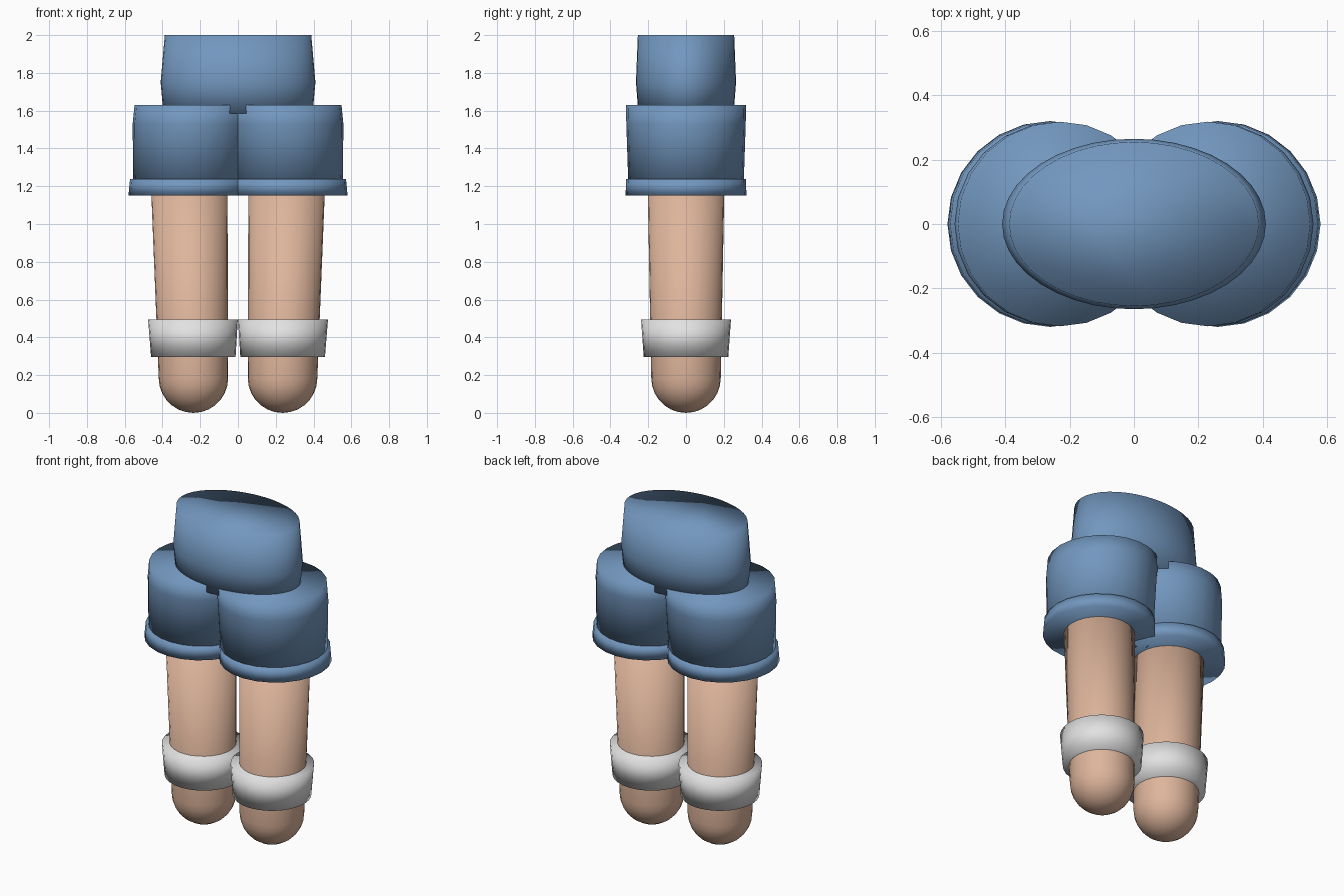
import bpy, bmesh, math

if "Cube" in bpy.data.objects:
    bpy.data.objects.remove(bpy.data.objects["Cube"])


def material(name, rgb):
    m = bpy.data.materials.new(name)
    m.diffuse_color = (*rgb, 1)
    m.use_nodes = True
    m.node_tree.nodes["Principled BSDF"].inputs["Base Color"].default_value = m.diffuse_color
    return m


BLUE = material("denim blue", (0.17, 0.31, 0.52))
SKIN = material("skin", (0.73, 0.46, 0.33))
WHITE = material("sock white", (0.76, 0.76, 0.76))


def loft(name, rings, mat, sides=24, tip=None):
    """Skin elliptical rings (x, z, rx, ry), capped flat or closed to a tip at the bottom."""
    bm = bmesh.new()
    loops = []
    for x, z, rx, ry in rings:
        loops.append([bm.verts.new((x + rx * math.cos(a), ry * math.sin(a), z))
                      for a in (2 * math.pi * i / sides for i in range(sides))])
    for lo, hi in zip(loops, loops[1:]):
        for i in range(sides):
            j = (i + 1) % sides
            bm.faces.new((lo[i], lo[j], hi[j], hi[i]))
    bm.faces.new(loops[-1])
    if tip:
        end = bm.verts.new(tip)
        for i in range(sides):
            bm.faces.new((end, loops[0][(i + 1) % sides], loops[0][i]))
    else:
        bm.faces.new(loops[0][::-1])
    for f in bm.faces:
        f.smooth = True
    bmesh.ops.recalc_face_normals(bm, faces=bm.faces[:])
    me = bpy.data.meshes.new(name)
    bm.to_mesh(me)
    bm.free()
    me.materials.append(mat)
    ob = bpy.data.objects.new(name, me)
    bpy.context.collection.objects.link(ob)
    return ob


# Hips: one oval block
loft("hips", [(0, 1.585, 0.395, 0.252), (0, 1.75, 0.41, 0.265), (0, 2.0, 0.388, 0.255)],
     BLUE, 40)

for side, s in (("left", -1), ("right", 1)):
    # Shorts leg and its rolled hem
    loft(side + "_shorts_leg", [(s * 0.25, 1.2, 0.305, 0.305), (s * 0.242, 1.53, 0.316, 0.316),
                                (s * 0.23, 1.63, 0.318, 0.318)], BLUE)
    loft(side + "_shorts_hem", [(s * 0.26, 1.152, 0.32, 0.32), (s * 0.255, 1.237, 0.317, 0.317)],
         BLUE)
    # Bare leg ending in a half-round foot
    r, base = 0.184, 0.184
    rings = []
    for k in range(1, 8):
        a = math.pi / 2 * k / 7
        rings.append((s * 0.236, base - r * math.cos(a), r * math.sin(a), r * math.sin(a)))
    rings.append((s * 0.258, 1.2, 0.203, 0.203))
    loft(side + "_leg", rings, SKIN, 28, tip=(s * 0.236, 0, 0))
    # Ankle band
    loft(side + "_sock_band", [(s * 0.2365, 0.297, 0.224, 0.224), (s * 0.2385, 0.495, 0.238, 0.238)],
         WHITE, 28)
